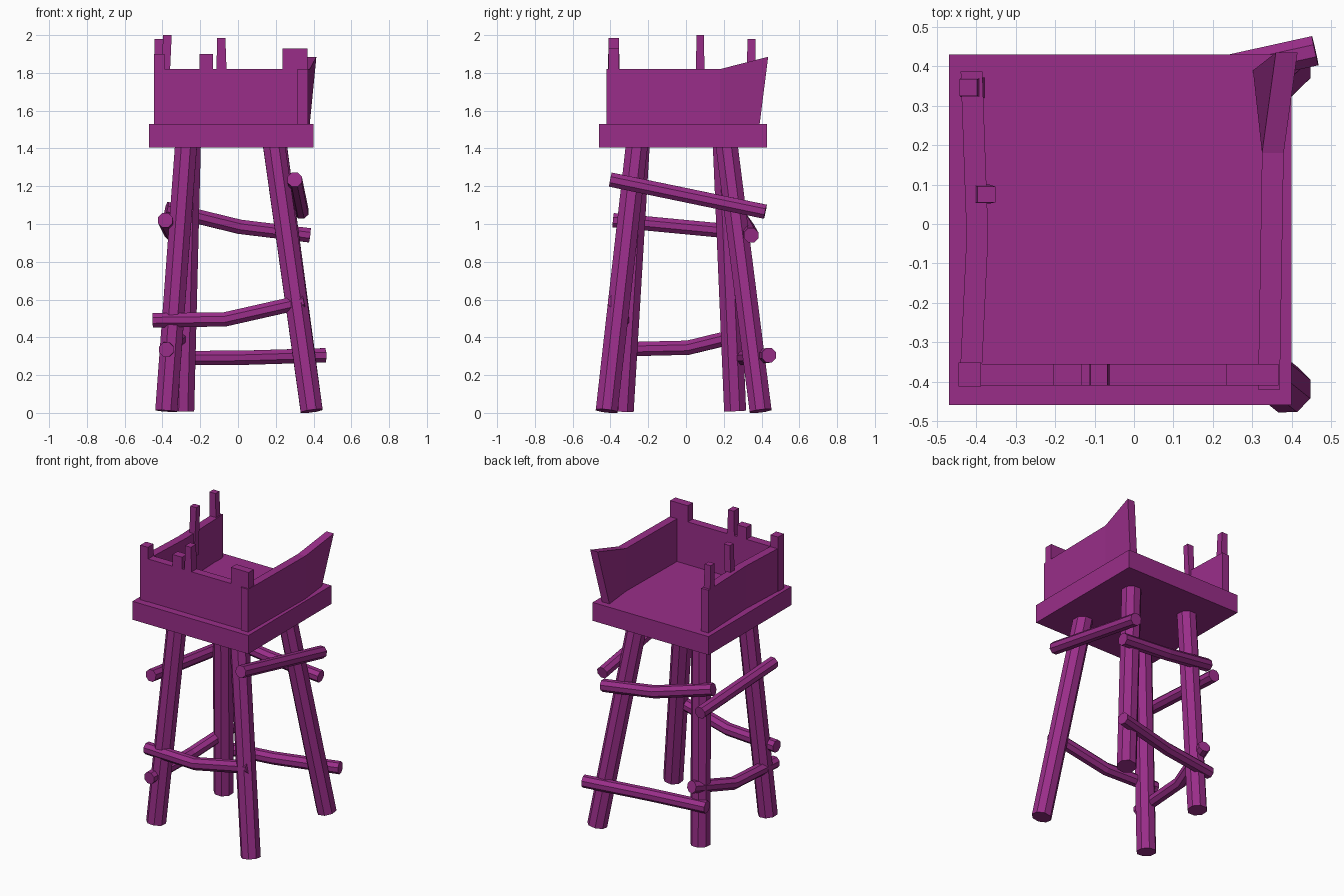
import bpy, bmesh
from math import cos, sin, pi
from mathutils import Vector

cube = bpy.data.objects.get("Cube")
if cube:
    bpy.data.objects.remove(cube, do_unlink=True)

# Single flat colour
purple = bpy.data.materials.new("purple_wood")
purple.use_nodes = True
colour = (0.32, 0.027, 0.25, 1)
purple.diffuse_color = colour
purple.node_tree.nodes["Principled BSDF"].inputs["Base Color"].default_value = colour


def loft(name, rings):
    """Skin a closed solid through a sequence of equal-sized rings."""
    bm = bmesh.new()
    loops = [[bm.verts.new(p) for p in ring] for ring in rings]
    n = len(loops[0])
    for a, b in zip(loops, loops[1:]):
        for i in range(n):
            j = (i + 1) % n
            bm.faces.new((a[i], a[j], b[j], b[i]))
    bm.faces.new(loops[0][::-1])
    bm.faces.new(loops[-1])
    bmesh.ops.recalc_face_normals(bm, faces=bm.faces)
    mesh = bpy.data.meshes.new(name)
    bm.to_mesh(mesh)
    bm.free()
    mesh.materials.append(purple)
    obj = bpy.data.objects.new(name, mesh)
    bpy.context.collection.objects.link(obj)
    return obj


def rect(x0, x1, y0, y1, z):
    return [(x0, y0, z), (x1, y0, z), (x1, y1, z), (x0, y1, z)]


def box(name, x0, x1, y0, y1, z0, z1):
    return loft(name, [rect(x0, x1, y0, y1, z0), rect(x0, x1, y0, y1, z1)])


def log(name, points, radius, sides=8):
    """Faceted log following a short, possibly bent path."""
    pts = [Vector(p) for p in points]
    rings = []
    for i, p in enumerate(pts):
        t = (pts[min(i + 1, len(pts) - 1)] - pts[max(i - 1, 0)]).normalized()
        ref = Vector((1, 0, 0)) if abs(t.z) > 0.7 else Vector((0, 0, 1))
        u = (ref - t * ref.dot(t)).normalized()
        v = t.cross(u)
        angles = [2 * pi * (k + 0.5) / sides for k in range(sides)]
        rings.append([p + radius * (u * cos(a) + v * sin(a)) for a in angles])
    return loft(name, rings)


# Platform
deck_z, wall_z = 1.53, 1.82
box("platform", -0.47, 0.40, -0.46, 0.43, 1.405, deck_z)

# Splayed legs: foot and top positions
legs = {
    "front_left_leg": ((0.39, -0.42), (0.19, -0.26)),
    "front_right_leg": ((-0.38, -0.335), (-0.275, -0.25)),
    "back_right_leg": ((-0.29, 0.26), (-0.255, 0.2)),
    "back_left_leg": ((0.39, 0.395), (0.2, 0.215)),
}
for name, (foot, top) in legs.items():
    log(name, [(*foot, 0.01), (*top, 1.42)], 0.063)

# Crooked cross braces
braces = {
    "front_brace": [(-0.45, -0.33, 0.49), (-0.07, -0.355, 0.495), (0.35, -0.375, 0.59)],
    "low_back_brace": [(-0.36, 0.29, 0.29), (0.03, 0.345, 0.292), (0.46, 0.44, 0.305)],
    "low_right_brace": [(-0.38, -0.41, 0.335), (-0.36, 0.01, 0.345), (-0.28, 0.34, 0.425)],
    "high_left_brace": [(0.30, -0.40, 1.235), (0.335, 0.42, 1.065)],
    "high_right_brace": [(-0.385, -0.385, 1.02), (-0.35, 0.35, 0.95)],
    "high_back_brace": [(-0.38, 0.25, 1.08), (0.01, 0.32, 0.985), (0.38, 0.345, 0.94)],
}
for name, path in braces.items():
    log(name, path, 0.041)

# Front parapet with its raised boards
fy0, fy1 = -0.41, -0.355
box("front_wall", -0.44, 0.37, fy0, fy1, deck_z, wall_z)
box("front_corner_post", -0.445, -0.388, fy0 - 0.003, fy1 + 0.003, deck_z, 1.9)
box("front_short_board", -0.205, -0.133, fy0, fy1, deck_z, 1.9)
loft("front_tall_board", [rect(-0.115, -0.06, fy0, fy1, 1.8),
                          rect(-0.11, -0.067, fy0, fy1, 1.985)])
box("front_wide_board", 0.235, 0.367, fy0, fy1, deck_z, 1.93)


def wall_section(bottom_x, top_x, bottom_y, top_y, top_z, thick=0.055):
    return [(bottom_x, bottom_y, deck_z), (bottom_x + thick, bottom_y, deck_z),
            (top_x + thick, top_y, top_z), (top_x, top_y, top_z)]


# Side walls: the left one flares up and outward at the back
loft("left_wall", [
    wall_section(0.315, 0.315, -0.42, -0.42, wall_z),
    wall_section(0.325, 0.325, 0.18, 0.18, wall_z),
    wall_section(0.302, 0.36, 0.39, 0.435, 1.885)])
loft("right_wall", [
    wall_section(-0.443, -0.443, -0.41, -0.41, wall_z),
    wall_section(-0.425, -0.425, -0.03, -0.03, wall_z),
    wall_section(-0.44, -0.44, 0.387, 0.387, wall_z)])

# Posts rising from the right wall
loft("back_corner_post", [rect(-0.435, -0.38, 0.32, 0.372, deck_z),
                          rect(-0.443, -0.398, 0.325, 0.368, 1.98)])
loft("right_middle_post", [rect(-0.407, -0.367, 0.052, 0.1, 1.66),
                           rect(-0.397, -0.351, 0.055, 0.095, 2.0)])
